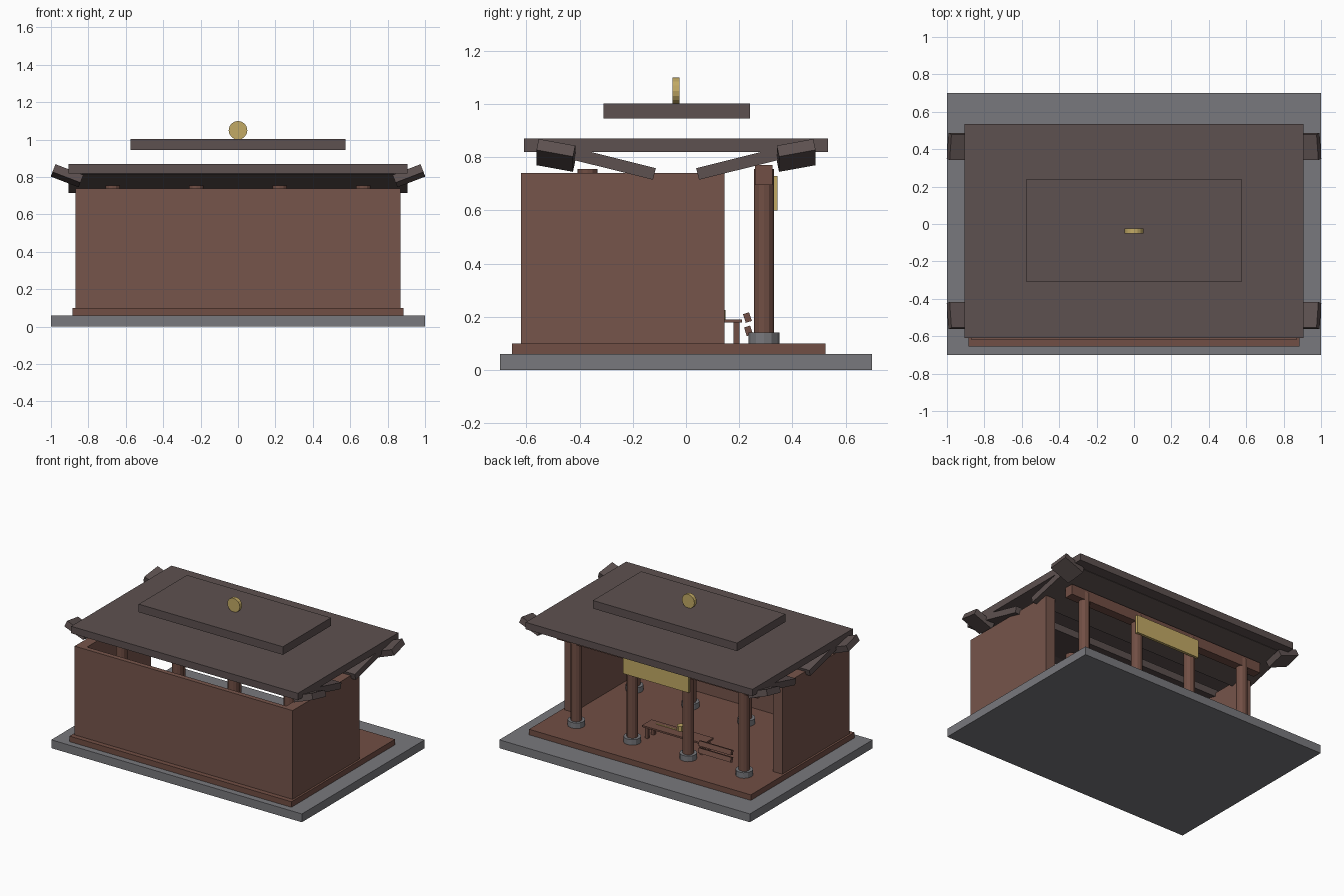
import bpy
import math

if "Cube" in bpy.data.objects:
    bpy.data.objects.remove(bpy.data.objects["Cube"])


def mat(name, r, g, b):
    m = bpy.data.materials.new(name)
    m.diffuse_color = (r, g, b, 1)
    m.use_nodes = True
    m.node_tree.nodes["Principled BSDF"].inputs["Base Color"].default_value = m.diffuse_color
    return m


STONE = mat("grey_stone", 0.19, 0.19, 0.205)
WALL = mat("brown_wall", 0.18, 0.09, 0.07)
WOOD = mat("red_brown_wood", 0.165, 0.077, 0.058)
ROOF = mat("dark_roof", 0.11, 0.082, 0.08)
GOLD = mat("gold", 0.54, 0.40, 0.13)


def box(name, x, y, z, m):
    """Box from (min, max) ranges."""
    c = [(a + b) / 2 for a, b in (x, y, z)]
    return tilted(name, c, (x[1] - x[0], y[1] - y[0], z[1] - z[0]), (0, 0, 0), m)


def tilted(name, centre, size, rot, m):
    bpy.ops.mesh.primitive_cube_add(size=1, location=centre, rotation=rot)
    o = bpy.context.object
    o.name = name
    o.scale = size
    o.data.materials.append(m)
    return o


def cyl(name, centre, r, h, m, sides=12, rot=(0, 0, 0)):
    bpy.ops.mesh.primitive_cylinder_add(vertices=sides, radius=r, depth=h,
                                        location=centre, rotation=rot)
    o = bpy.context.object
    o.name = name
    o.data.materials.append(m)
    return o


# Plinth and floor
box("plinth", (-1, 1), (-0.7, 0.7), (0, 0.06), STONE)
box("floor", (-0.885, 0.885), (-0.655, 0.525), (0.06, 0.10), WOOD)

# Walls
box("long_wall", (-0.87, 0.87), (-0.62, -0.585), (0.10, 0.74), WALL)
for s in (-1, 1):
    xs = sorted((s * 0.795, s * 0.87))
    box("side_wall", xs, (-0.585, 0.145), (0.10, 0.74), WALL)

# Two rows of columns on stone bases
for y in (-0.37, 0.293):
    for x in (-0.67, -0.223, 0.223, 0.67):
        cyl("column_base", (x, y, 0.12), 0.058, 0.04, STONE)
        cyl("column", (x, y, 0.4475), 0.038, 0.615, WOOD)

# Beam and sign board over the open side
box("beam", (-0.80, 0.80), (0.26, 0.325), (0.695, 0.77), WOOD)
box("sign_board", (-0.26, 0.26), (0.325, 0.345), (0.60, 0.73), GOLD)

# Roof slabs
YC = -0.0375
box("lower_roof", (-0.905, 0.905), (-0.61, 0.535), (0.82, 0.87), ROOF)
box("upper_roof", (-0.575, 0.575), (-0.31, 0.24), (0.945, 1.003), ROOF)
for s in (-1, 1):
    # sloping eave panel under the roof
    tilted("eave_panel", (0, YC + s * 0.285, 0.788), (1.81, 0.42, 0.045),
           (s * math.radians(14), 0, 0), ROOF)
    # upturned corners
    for t in (-1, 1):
        tilted("roof_corner", (t * 0.914, YC + s * 0.452, 0.807),
               (0.16, 0.14, 0.045),
               (s * math.radians(11), -t * math.radians(21), 0), ROOF)

# Roof disc ornament
cyl("roof_disc", (0, -0.0375, 1.05), 0.05, 0.026, GOLD, 16, (math.pi / 2, 0, 0))

# Low table with a small ornament and a tray strip
box("table_top", (-0.29, 0.205), (0.10, 0.21), (0.178, 0.19), WOOD)
for x in (-0.26, 0.175):
    for y in (0.12, 0.19):
        box("table_leg", (x - 0.011, x + 0.011), (y - 0.011, y + 0.011),
            (0.10, 0.178), WOOD)
box("table_strip", (-0.02, 0.14), (0.135, 0.142), (0.19, 0.194), GOLD)
cyl("table_ornament", (-0.045, 0.125, 0.208), 0.024, 0.036, GOLD, 8)

# Tilted seat slats beside the table
for y, z in ((0.231, 0.197), (0.235, 0.147)):
    tilted("bench_slat", (-0.40, y, z), (0.26, 0.024, 0.034),
           (math.radians(18), 0, 0), WOOD)
